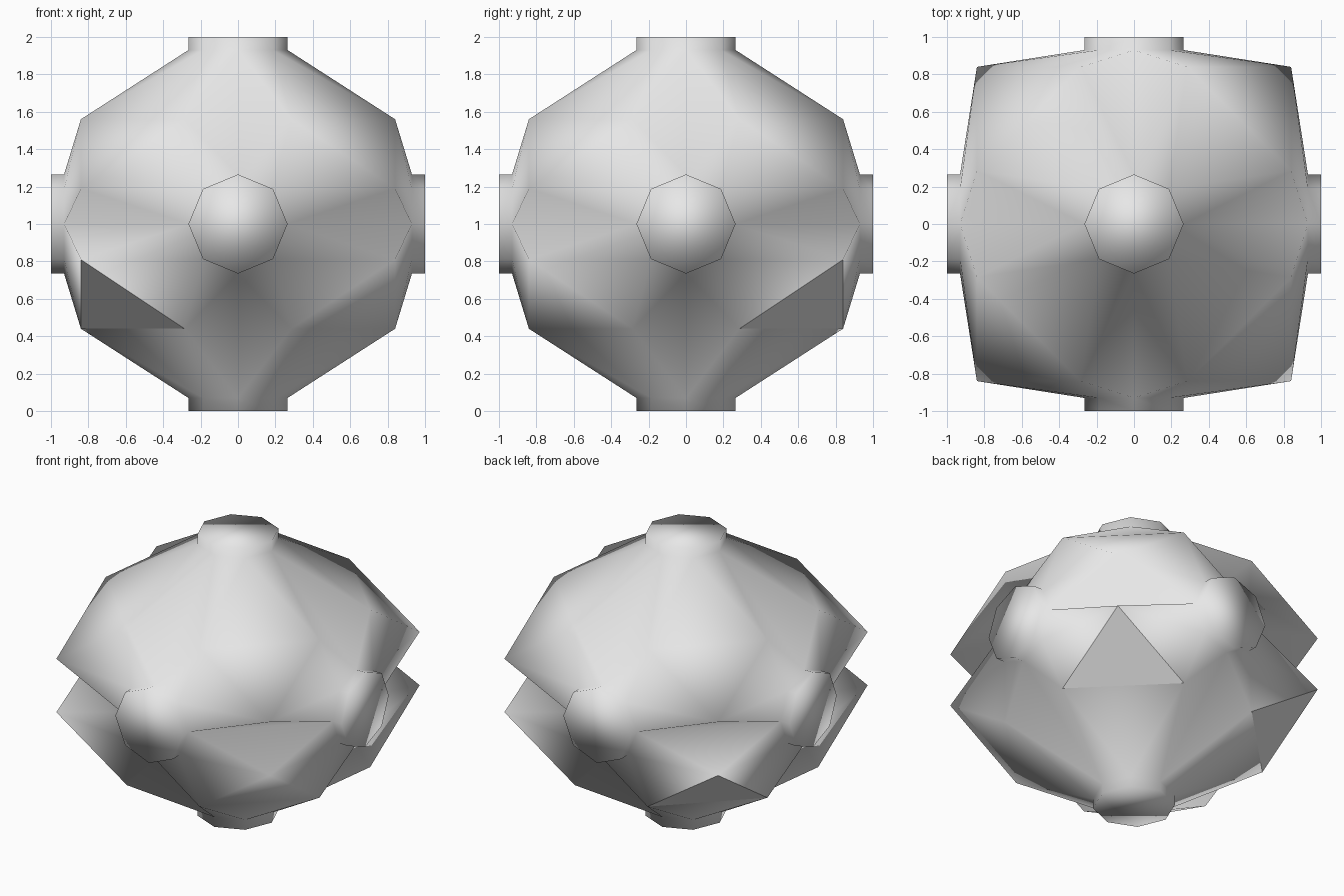
import bpy, bmesh, math
from itertools import product
from mathutils import Vector

cube = bpy.data.objects.get("Cube")
if cube:
    bpy.data.objects.remove(cube, do_unlink=True)

RADIUS, BASE, TIP = 0.265, 0.93, 1.0      # stub tube radius, root and end
SIDE, INSET = 0.84, 0.285                 # truncated corner block
SQUASH = 2 / 3                            # corner block is flattened in height
CENTRE = Vector((0, 0, 1))

gray = bpy.data.materials.new("light_gray")
gray.use_nodes = True
gray.diffuse_color = (0.8, 0.8, 0.8, 1)
gray.node_tree.nodes["Principled BSDF"].inputs["Base Color"].default_value = (0.8, 0.8, 0.8, 1)

bm = bmesh.new()


def face(points, smooth=True):
    f = bm.faces.new([bm.verts.new(p + CENTRE) for p in points])
    f.smooth = smooth
    return f


def ring_point(axis, step, depth):
    """Point of the octagonal ring around an axis, in steps of 45 degrees."""
    p = Vector((0, 0, 0))
    angle = step * math.pi / 4
    p[axis] = depth
    p[(axis + 1) % 3] = RADIUS * math.cos(angle)
    p[(axis + 2) % 3] = RADIUS * math.sin(angle)
    return p


# Faceted corner of each octant, joined to the three neighbouring tube rings
for signs in product((-1, 1), repeat=3):
    def flip(p):
        return Vector(a * s for a, s in zip(p, signs))

    corner = []
    for axis in range(3):                 # corner[i] lies nearest the plane of axis i
        p = Vector((SIDE, SIDE, SIDE))
        p[axis] = INSET
        p.z *= SQUASH
        corner.append(p)
    face(map(flip, corner))

    for axis in range(3):
        nxt, last = (axis + 1) % 3, (axis + 2) % 3
        arc = [ring_point(axis, k, BASE) for k in range(3)]
        near_start, near_end = corner[last], corner[nxt]
        face(map(flip, (near_start, arc[0], arc[1])))
        face(map(flip, (near_start, arc[1], near_end)))
        face(map(flip, (near_end, arc[1], arc[2])))
        # groove between neighbouring octants
        face(map(flip, (near_start, arc[0], ring_point(nxt, 2, BASE))))

# Six octagonal stub tubes with closed ends
for axis, side in product(range(3), (-1, 1)):
    root = [ring_point(axis, k, side * BASE) for k in range(8)]
    end = [ring_point(axis, k, side * TIP) for k in range(8)]
    for k in range(8):
        j = (k + 1) % 8
        face((root[k], root[j], end[j], end[k]))
    face(end)

bmesh.ops.remove_doubles(bm, verts=bm.verts, dist=0.001)
bmesh.ops.recalc_face_normals(bm, faces=bm.faces)

# Crisp corner facets on three of the lower octants
for f in bm.faces:
    c = f.calc_center_median() - CENTRE
    is_corner = min(abs(c.x), abs(c.y)) > 0.6 and abs(c.z) > 0.4
    if is_corner and c.z < 0 and not (c.x > 0 and c.y < 0):
        f.smooth = False

mesh = bpy.data.meshes.new("six_way_body")
bm.to_mesh(mesh)
bm.free()
mesh.materials.append(gray)
body = bpy.data.objects.new("six_way_body", mesh)
bpy.context.scene.collection.objects.link(body)
